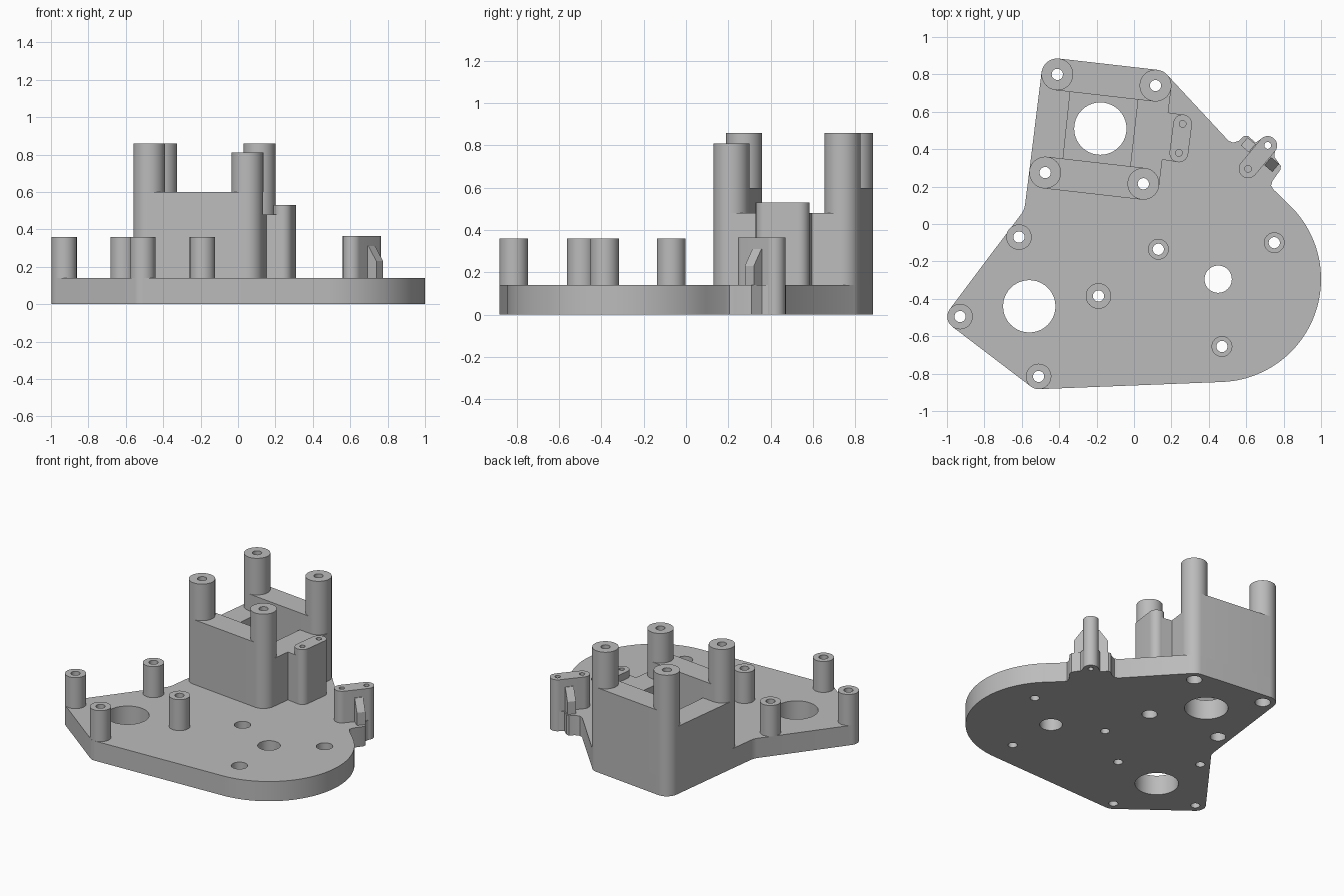
import bpy
import bmesh
from math import atan2, cos, sin, pi, radians
from mathutils import Vector

cube = bpy.data.objects.get("Cube")
if cube:
    bpy.data.objects.remove(cube, do_unlink=True)

grey = bpy.data.materials.new("plain grey")
grey.use_nodes = True
grey.diffuse_color = (0.5, 0.5, 0.5, 1)
grey.node_tree.nodes["Principled BSDF"].inputs["Base Color"].default_value = (0.5, 0.5, 0.5, 1)


def arc(centre, r, start, end, steps=16):
    """Points on an arc, angles in degrees."""
    angles = [radians(start + (end - start) * i / steps) for i in range(steps + 1)]
    return [(centre[0] + r * cos(a), centre[1] + r * sin(a)) for a in angles]


def circle(centre, r, steps=48):
    return arc(centre, r, 0, 360, steps)[:-1]


def capsule(p, q, r):
    turn = atan2(q[1] - p[1], q[0] - p[0]) * 180 / pi
    return arc(p, r, turn + 90, turn + 270, 24) + arc(q, r, turn - 90, turn + 90, 24)


def loft(bm, rings):
    """Closed solid through matching rings of 3D points."""
    loops = [[bm.verts.new(p) for p in ring] for ring in rings]
    n = len(loops[0])
    faces = [bm.faces.new(loops[0][::-1]), bm.faces.new(loops[-1])]
    for low, high in zip(loops, loops[1:]):
        for i in range(n):
            j = (i + 1) % n
            faces.append(bm.faces.new((low[i], low[j], high[j], high[i])))
    bmesh.ops.recalc_face_normals(bm, faces=faces)


def finish(name, bm):
    mesh = bpy.data.meshes.new(name)
    bm.to_mesh(mesh)
    bm.free()
    obj = bpy.data.objects.new(name, mesh)
    bpy.context.collection.objects.link(obj)
    mesh.materials.append(grey)
    return obj


parts = []


def prism(name, outline, z0, z1):
    bm = bmesh.new()
    loft(bm, [[(x, y, z) for x, y in outline] for z in (z0, z1)])
    parts.append(finish(name, bm))


# Main positions
FLOOR, WALL, LEDGE = 0.14, 0.60, 0.48
R_TALL, R_LOW = 0.085, 0.068
back_l, back_r = (-0.41, 0.80), (0.115, 0.74)
front_l, front_r = (-0.475, 0.275), (0.05, 0.215)
low_posts = [(-0.93, -0.495), (-0.51, -0.815), (-0.19, -0.385), (-0.615, -0.07)]
clip_in, clip_out = (0.61, 0.295), (0.715, 0.42)
pin_a, pin_b = (0.24, 0.38), (0.26, 0.535)

# Base plate
outline = arc((0.45, -0.295), 0.55, -87.7, 45, 48)
outline += [(0.745, 0.185), (0.733, 0.205), (0.74, 0.23), (0.783, 0.29), (0.785, 0.31), (0.75, 0.36)]
outline += arc(clip_out, 0.049, -37, 125)
outline += [(0.65, 0.435), (0.61, 0.47), (0.59, 0.472), (0.56, 0.445), (0.53, 0.435), (0.505, 0.445)]
outline += arc(back_r, R_TALL, 42, 83.5, 8) + arc(back_l, R_TALL, 83.5, 173)
outline += arc(front_l, R_TALL, 173, 173.5, 1)
outline += [(-0.583, 0.1), (-0.588, 0.08), (-0.598, 0.06)]
outline += arc(low_posts[0], R_LOW, 143.6, 232.7) + arc(low_posts[1], R_LOW, 232.7, 272.3)
prism("base_plate", outline, 0, FLOOR)

# Tower walls around the open pocket
prism("tower_front_wall", capsule(front_l, front_r, R_TALL), FLOOR, WALL)
prism("tower_back_wall", capsule(back_l, back_r, R_TALL), FLOOR, WALL)


def edge(centre, angle):
    return arc(centre, R_TALL, angle, angle, 1)[0]


prism("tower_left_wall", [edge(back_l, 173), edge(front_l, 173), front_l,
                          (-0.388, 0.265), (-0.332, 0.79), back_l], FLOOR, LEDGE)
prism("tower_right_wall", [front_r, edge(front_r, -7), edge(back_r, -7), back_r,
                           (0.03, 0.75), (-0.03, 0.224)], FLOOR, LEDGE)

# Posts
for name, spot, top in (("back_left", back_l, 0.86), ("back_right", back_r, 0.86),
                        ("front_left", front_l, 0.86), ("front_right", front_r, 0.81)):
    prism(name + "_tall_post", circle(spot, R_TALL), WALL, top)
for spot in low_posts:
    prism("low_post", circle(spot, R_LOW), FLOOR, 0.36)

# Pin block on the side of the tower
prism("pin_block", capsule(pin_a, pin_b, 0.05), FLOOR, 0.53)
prism("pin_block_neck", [(0.1, 0.352), (0.233, 0.331), (0.266, 0.584), (0.12, 0.605)], FLOOR, LEDGE)

# Clip bar with a sloped rib on each side
prism("clip_bar", capsule(clip_in, clip_out, 0.05), 0, 0.365)
along = (Vector(clip_out) - Vector(clip_in)).normalized()
across = Vector((along.y, -along.x))
middle = (Vector(clip_in) + Vector(clip_out)) / 2 + along * 0.017
for side in (1, -1):
    rings = []
    for v in (-0.028, 0.028):
        ring = []
        for u, z in ((0, 0.01), (0.11, 0.01), (0.11, 0.23), (0.055, 0.31), (0, 0.31)):
            p = middle + across * u * side + along * v
            ring.append((p.x, p.y, z))
        rings.append(ring)
    bm = bmesh.new()
    loft(bm, rings)
    parts.append(finish("clip_rib", bm))

# Bores: a position and (radius, height) steps
LOW, HIGH = -0.1, 1.0
bores = [(p, [(0.05, LOW), (0.05, 0.45), (0.03, 0.45), (0.03, HIGH)])
         for p in (back_l, back_r, front_l, front_r)]
bores += [(p, [(0.03, LOW), (0.03, HIGH)]) for p in low_posts]
bores += [(p, [(0.03, LOW), (0.03, 0.07), (0.053, 0.07), (0.053, HIGH)])
          for p in ((0.13, -0.135), (0.75, -0.1), (0.47, -0.655))]
bores += [(p, [(r, LOW), (r, HIGH)])
          for p, r in (((-0.56, -0.44), 0.14), ((-0.18, 0.51), 0.14), ((0.45, -0.295), 0.073))]
bores += [(p, [(0.018, z), (0.018, HIGH)])
          for p, z in ((clip_out, LOW), (clip_in, 0.2), (pin_a, 0.38), (pin_b, 0.38))]
bm = bmesh.new()
for spot, steps in bores:
    loft(bm, [[(x, y, z) for x, y in circle(spot, r, 40)] for r, z in steps])
cutter = finish("bore_cutter", bm)
cutter.hide_render = True

# Drill every part, then bake the result
for part in parts:
    mod = part.modifiers.new("bores", "BOOLEAN")
    mod.operation = "DIFFERENCE"
    mod.solver = "EXACT"
    mod.object = cutter
bpy.context.view_layer.update()
graph = bpy.context.evaluated_depsgraph_get()
baked = [bpy.data.meshes.new_from_object(p.evaluated_get(graph)) for p in parts]
for part, mesh in zip(parts, baked):
    part.modifiers.clear()
    part.data = mesh
bpy.data.objects.remove(cutter, do_unlink=True)

# Smooth the round faces, keep the edges sharp
bpy.ops.object.select_all(action="DESELECT")
for part in parts:
    part.select_set(True)
bpy.context.view_layer.objects.active = parts[0]
bpy.ops.object.shade_smooth_by_angle(angle=radians(30))
